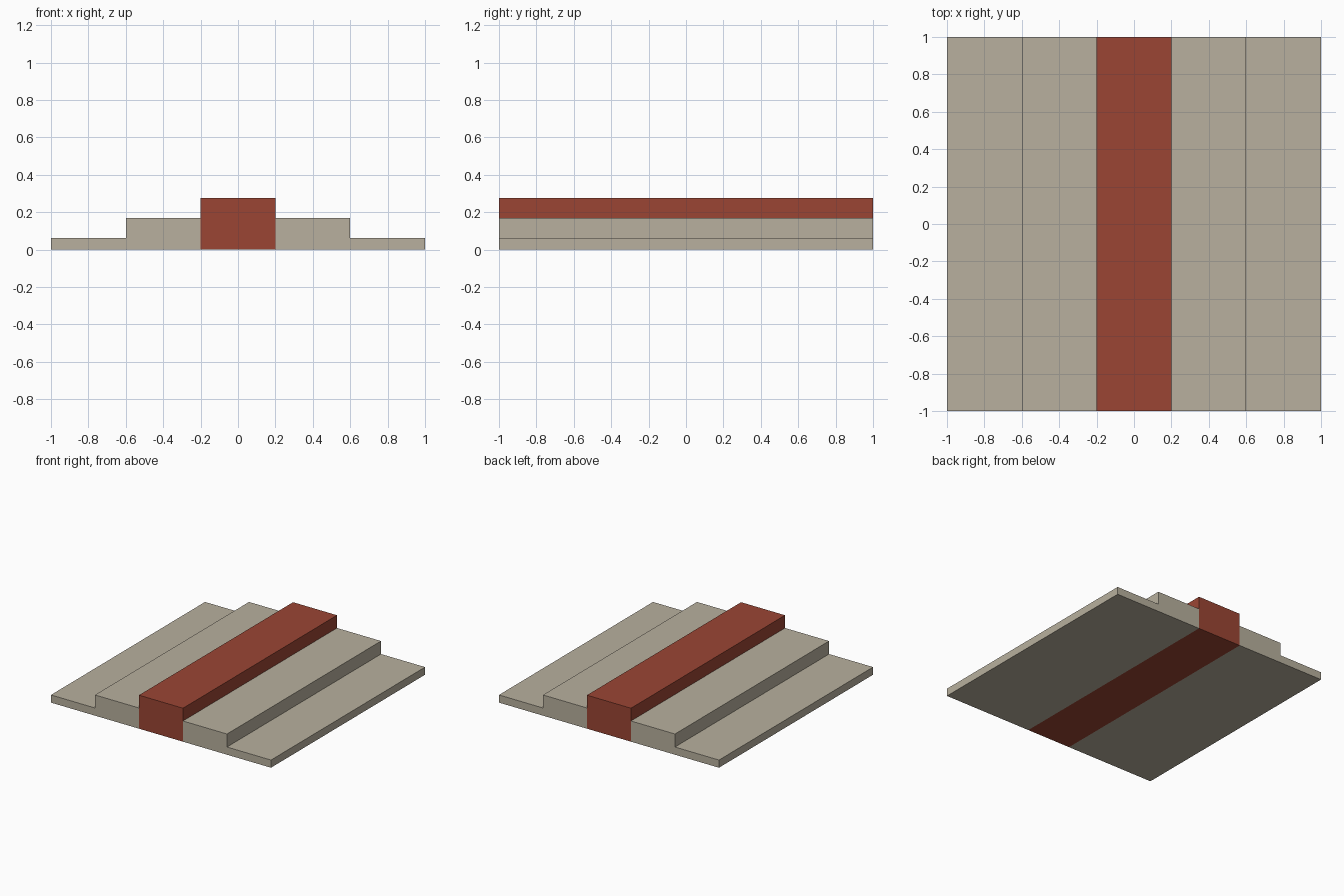
import bpy
import bmesh

default = bpy.data.objects.get("Cube")
if default:
    bpy.data.objects.remove(default, do_unlink=True)


def material(name, rgb):
    mat = bpy.data.materials.new(name)
    mat.use_nodes = True
    colour = (*rgb, 1)
    mat.diffuse_color = colour
    mat.node_tree.nodes["Principled BSDF"].inputs["Base Color"].default_value = colour
    return mat


def extrude_profile(name, profile, mat):
    """Extrude an (x, z) outline along the full depth."""
    bm = bmesh.new()
    face = bm.faces.new([bm.verts.new((x, -1, z)) for x, z in profile])
    moved = bmesh.ops.extrude_face_region(bm, geom=[face])["geom"]
    verts = [g for g in moved if isinstance(g, bmesh.types.BMVert)]
    bmesh.ops.translate(bm, verts=verts, vec=(0, 2, 0))
    bmesh.ops.recalc_face_normals(bm, faces=bm.faces)
    mesh = bpy.data.meshes.new(name)
    bm.to_mesh(mesh)
    bm.free()
    mesh.materials.append(mat)
    obj = bpy.data.objects.new(name, mesh)
    bpy.context.collection.objects.link(obj)
    return obj


stone = material("beige stone", (0.479, 0.434, 0.342))
red = material("brick red", (0.328, 0.060, 0.034))

LOW, MIDDLE, HIGH = 0.063, 0.17, 0.275

# Stepped stone slabs on both sides
steps = extrude_profile("side_steps", [
    (0.2, 0), (1, 0), (1, LOW), (0.6, LOW), (0.6, MIDDLE), (0.2, MIDDLE)], stone)
mirror = steps.modifiers.new("Mirror", "MIRROR")
mirror.use_mirror_merge = False

# Raised red strip along the middle
extrude_profile("centre_strip", [(-0.2, 0), (0.2, 0), (0.2, HIGH), (-0.2, HIGH)], red)
